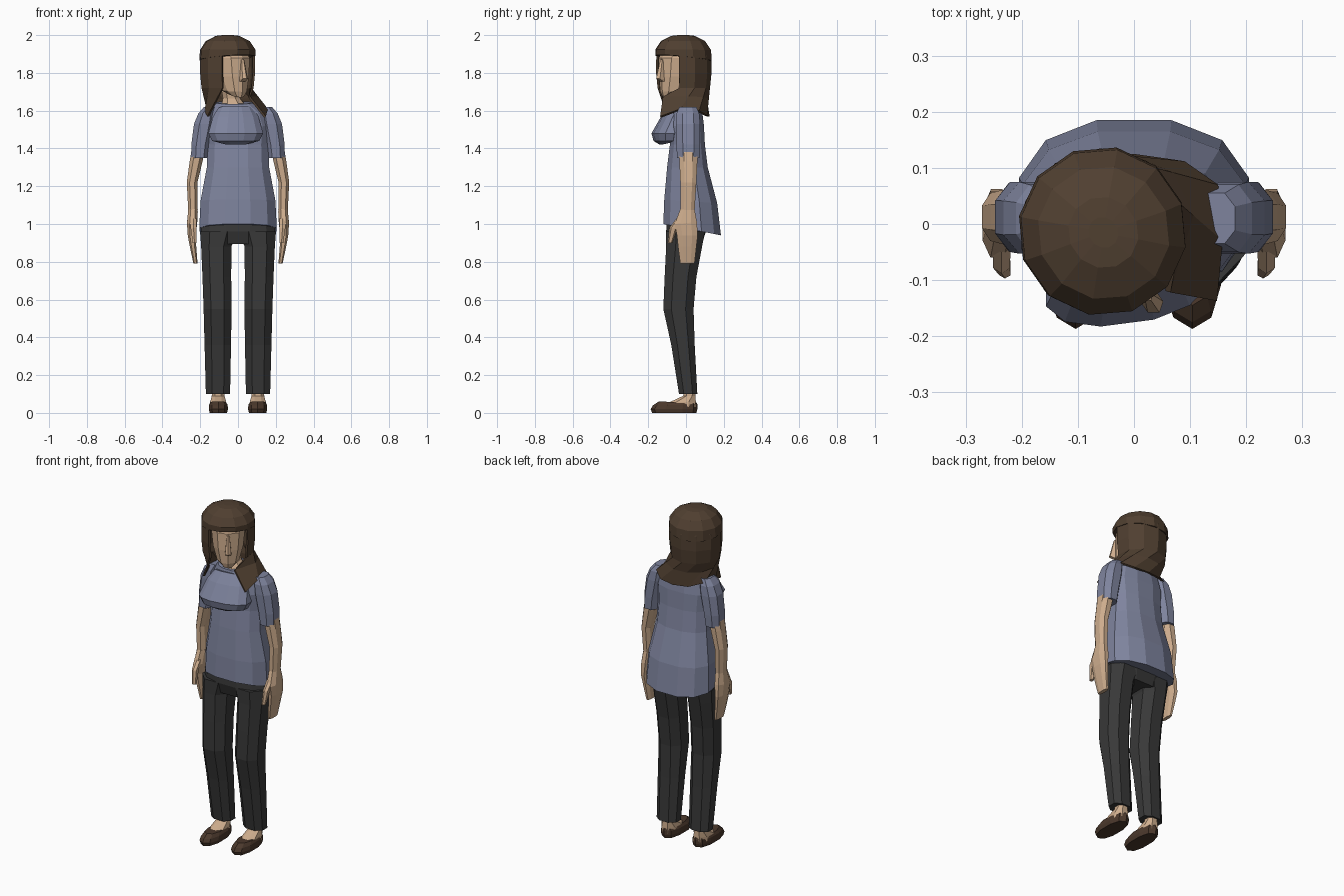
import bpy, bmesh, math
from mathutils import Matrix, Vector


def material(name, rgb):
    m = bpy.data.materials.new(name)
    m.diffuse_color = (*rgb, 1)
    return m


SKIN = material("skin", (0.62, 0.42, 0.27))
SHIRT = material("shirt_blue", (0.21, 0.23, 0.34))
PANTS = material("dark_grey", (0.04, 0.04, 0.04))
HAIR = material("hair_brown", (0.08, 0.05, 0.03))
SHOE = material("shoe_brown", (0.07, 0.04, 0.025))


def finish(name, bm, mat):
    bmesh.ops.recalc_face_normals(bm, faces=bm.faces)
    me = bpy.data.meshes.new(name)
    bm.to_mesh(me)
    bm.free()
    me.materials.append(mat)
    ob = bpy.data.objects.new(name, me)
    bpy.context.collection.objects.link(ob)
    return ob


def loft(name, rings, mat, n=8, side=1, power=0.85, shear=0.0, frame=None):
    """Skin rings of (centre x, half width, y front, y back, z front, z back)."""
    bm = bmesh.new()
    loops = []
    unit = []
    for i in range(n):
        a = 2 * math.pi * (i + 0.5) / n
        c, s = math.cos(a), math.sin(a)
        unit.append((math.copysign(abs(c) ** power, c), math.copysign(abs(s) ** power, s)))
    mu = max(u for u, v in unit)
    mv = max(v for u, v in unit)
    for cx, rx, yf, yb, zf, zb in rings:
        loop = []
        for u, v in unit:
            u, v = u / mu, v / mv
            t = (v + 1) / 2
            x = (cx + rx * u) * side
            p = Vector((x, yf + (yb - yf) * t + shear * x, zf + (zb - zf) * t))
            loop.append(bm.verts.new(frame @ p if frame else p))
        loops.append(loop)
    for a, b in zip(loops, loops[1:]):
        for i in range(n):
            j = (i + 1) % n
            bm.faces.new((a[i], a[j], b[j], b[i]))
    bm.faces.new(loops[0])
    bm.faces.new(loops[-1])
    return finish(name, bm, mat)


# Shirt body with a flared hem dropping at the back
loft("shirt_body", [
    (0, .205, -.12, .185, 1.0, .94), (0, .198, -.115, .165, 1.13, 1.11),
    (0, .165, -.10, .115, 1.30, 1.30), (0, .16, -.085, .10, 1.42, 1.42),
    (0, .168, -.085, .095, 1.52, 1.52), (0, .145, -.08, .085, 1.585, 1.60),
    (-.02, .095, -.07, .07, 1.635, 1.65)], SHIRT, n=12)

# Bust, slightly twisted with the upper body
loft("shirt_bust", [
    (-.012, .09, -.085, 0, 1.625, 1.6), (-.012, .12, -.125, 0, 1.57, 1.57),
    (-.012, .145, -.175, -.03, 1.48, 1.48), (-.012, .125, -.165, -.04, 1.44, 1.44),
    (-.012, .075, -.135, -.05, 1.42, 1.44)], SHIRT, n=12, shear=0.13)

# Neck
loft("neck", [
    (-.02, .07, -.065, .05, 1.61, 1.62), (-.035, .045, -.05, .045, 1.665, 1.67),
    (-.055, .042, -.06, .04, 1.76, 1.76)], SKIN)

# Hips of the trousers
loft("trouser_hips", [
    (0, .185, -.10, .12, 1.06, 1.06), (0, .197, -.105, .105, .96, .96),
    (0, .17, -.085, .085, .895, .895)], PANTS, n=12)

# Paired limbs
for side, label in ((1, "left"), (-1, "right")):
    loft("trouser_leg_" + label, [
        (.103, .098, -.105, .10, .96, .96), (.115, .08, -.105, .085, .88, .88),
        (.112, .076, -.113, .055, .72, .72), (.108, .074, -.12, .04, .55, .55),
        (.107, .070, -.078, .046, .36, .36), (.106, .064, -.037, .06, .10, .10)],
        PANTS, side=side)
    loft("ankle_" + label, [
        (.105, .032, -.005, .05, .16, .16), (.105, .034, -.015, .05, .09, .09),
        (.105, .042, -.09, .052, .055, .06), (.105, .042, -.10, .05, .03, .03)],
        SKIN, side=side)
    loft("shoe_" + label, [
        (.104, .046, -.18, .055, 0, 0), (.104, .051, -.187, .06, .02, .02),
        (.104, .049, -.175, .06, .04, .045), (.104, .04, -.145, .055, .06, .055)],
        SHOE, side=side, n=10)
    loft("sleeve_" + label, [
        (.145, .035, -.035, .055, 1.62, 1.62), (.165, .045, -.05, .07, 1.585, 1.585),
        (.178, .055, -.053, .075, 1.53, 1.53), (.197, .05, -.05, .075, 1.42, 1.42),
        (.203, .045, -.048, .072, 1.35, 1.35)], SHIRT, side=side)
    loft("arm_" + label, [
        (.205, .036, -.038, .06, 1.42, 1.42), (.222, .034, -.035, .06, 1.33, 1.33),
        (.243, .028, -.03, .055, 1.22, 1.22), (.238, .025, -.03, .045, 1.06, 1.06)],
        SKIN, side=side)
    loft("hand_" + label, [
        (.238, .025, -.03, .045, 1.08, 1.08), (.243, .027, -.06, .058, 1.0, 1.01),
        (.245, .021, -.048, .062, .94, .94), (.238, .017, -.042, .055, .88, .88),
        (.225, .011, -.03, .045, .79, .79)], SKIN, side=side)
    loft("thumb_" + label, [
        (.236, .016, -.05, -.01, 1.03, 1.03), (.236, .015, -.088, -.045, .98, .98),
        (.230, .010, -.097, -.072, .90, .90)], SKIN, side=side, n=6)

# Head, turned to one side
TURN = Matrix.Translation((-.056, -.013, 0)) @ Matrix.Rotation(math.radians(35), 4, 'Z')
loft("head", [
    (0, .032, -.128, -.04, 1.67, 1.69), (0, .06, -.137, .02, 1.70, 1.71),
    (0, .082, -.142, .08, 1.78, 1.78), (0, .092, -.14, .10, 1.88, 1.88),
    (0, .075, -.09, .08, 1.94, 1.94)], SKIN, n=10, power=.9, frame=TURN)
loft("nose", [
    (0, .015, -.15, -.12, 1.755, 1.755), (0, .017, -.177, -.12, 1.77, 1.765),
    (0, .008, -.15, -.12, 1.87, 1.87)], SKIN, n=6, frame=TURN)

# Crown of the hair with fringe
loft("hair_crown", [
    (0, .145, -.145, .147, 1.895, 1.86), (0, .143, -.147, .143, 1.925, 1.92),
    (0, .113, -.12, .113, 1.968, 1.968), (0, .06, -.065, .06, 1.996, 1.996),
    (0, .025, -.03, .025, 2.0, 2.0)], HAIR, n=12, power=1, frame=TURN)

# Hanging hair: an open curtain around the face, spreading over the shoulders
tips = [(-.163, -.10, 1.57), (-.178, -.03, 1.60), (-.165, .06, 1.60), (-.09, .108, 1.575),
        (.0, .125, 1.57), (.09, .112, 1.575), (.15, .07, 1.60), (.158, -.03, 1.61),
        (.148, -.137, 1.57)]
bm = bmesh.new()
columns = []
for i, tip in enumerate(tips):
    a = math.radians(-90 - 46 - i * (360 - 92) / (len(tips) - 1))
    col = [TURN @ Vector((r * math.cos(a), r * math.sin(a), z))
           for r, z in ((.12, 1.95), (.147, 1.89), (.148, 1.80), (.14, 1.72))]
    tip = Vector(tip)
    col.append(col[-1].lerp(tip, .4))
    if i == len(tips) - 1:
        col[-1] = Vector((.065, -.122, 1.675))
    col.append(tip)
    columns.append([bm.verts.new(p) for p in col])
for a, b in zip(columns, columns[1:]):
    for k in range(len(a) - 1):
        bm.faces.new((a[k], a[k + 1], b[k + 1], b[k]))
curtain = finish("hair_lengths", bm, HAIR)
thick = curtain.modifiers.new("thickness", 'SOLIDIFY')
thick.thickness = 0.012
thick.offset = -1
